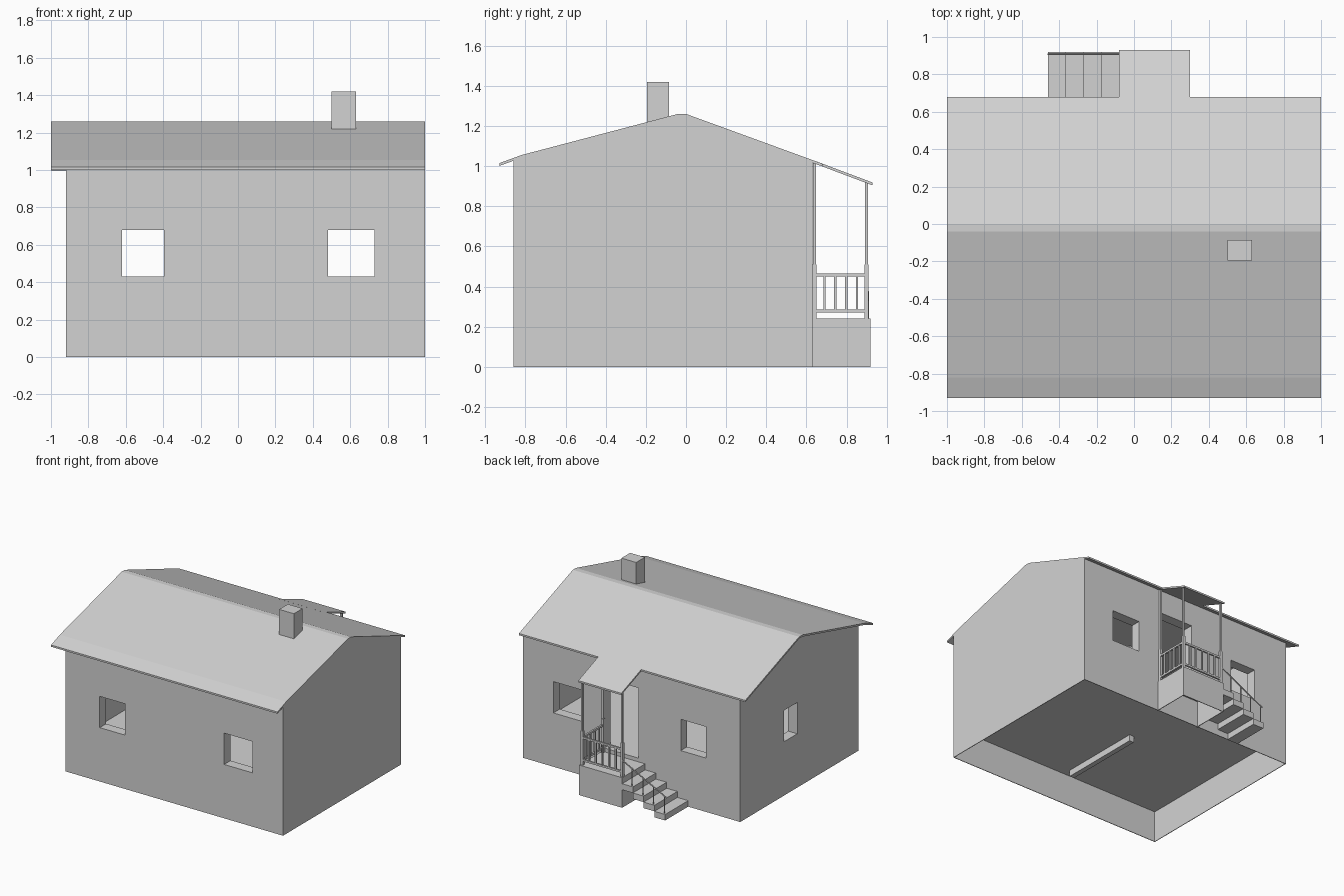
import bpy
import bmesh
from mathutils import Vector

cube = bpy.data.objects.get("Cube")
if cube:
    bpy.data.objects.remove(cube, do_unlink=True)

GREY = (0.65, 0.65, 0.65, 1)
mat = bpy.data.materials.new("plain_grey")
mat.use_nodes = True
mat.diffuse_color = GREY
for node in mat.node_tree.nodes:
    if node.type == 'BSDF_PRINCIPLED':
        node.inputs["Base Color"].default_value = GREY


def finish(name, bm):
    bmesh.ops.recalc_face_normals(bm, faces=bm.faces)
    mesh = bpy.data.meshes.new(name)
    bm.to_mesh(mesh)
    bm.free()
    mesh.materials.append(mat)
    obj = bpy.data.objects.new(name, mesh)
    bpy.context.collection.objects.link(obj)
    return obj


def box(name, xs, ys, zs):
    """Box spanning the given ranges."""
    bm = bmesh.new()
    bmesh.ops.create_cube(bm, size=1)
    for v in bm.verts:
        for i, (lo, hi) in enumerate((xs, ys, zs)):
            v.co[i] = hi if v.co[i] > 0 else lo
    return finish(name, bm)


def prism(name, profile, x0, x1):
    """Extrude a (y, z) profile along x."""
    bm = bmesh.new()
    face = bm.faces.new([bm.verts.new((x0, y, z)) for y, z in profile])
    new = bmesh.ops.extrude_face_region(bm, geom=[face])["geom"]
    bmesh.ops.translate(bm, vec=(x1 - x0, 0, 0),
                        verts=[g for g in new if isinstance(g, bmesh.types.BMVert)])
    return finish(name, bm)


def cut(obj, *ranges):
    """Cut a box-shaped hole and discard the cutter."""
    cutter = box("cutter", *ranges)
    cutter.hide_render = True
    mod = obj.modifiers.new("hole", 'BOOLEAN')
    mod.operation = 'DIFFERENCE'
    mod.solver = 'EXACT'
    mod.object = cutter
    bpy.context.view_layer.objects.active = obj
    bpy.ops.object.modifier_apply(modifier=mod.name)
    bpy.data.objects.remove(cutter, do_unlink=True)


def rod(name, a, b, radius):
    """Thin round bar between two points."""
    a, b = Vector(a), Vector(b)
    bm = bmesh.new()
    bmesh.ops.create_cone(bm, cap_ends=True, segments=8, radius1=radius,
                          radius2=radius, depth=(b - a).length)
    turn = (b - a).to_track_quat('Z', 'Y')
    for v in bm.verts:
        v.co = turn @ v.co + (a + b) / 2
    return finish(name, bm)


def sheet(points, thick=0.014):
    return points + [(y, z - thick) for y, z in reversed(points)]


# Roof sheets
prism("main_roof", sheet([(-.93, 1.015), (-.82, 1.055), (-.04, 1.26), (0, 1.26), (.68, 1.012)]), -1, 1)
prism("porch_roof", sheet([(.64, 1.027), (.93, .918)]), -.08, .30)

# House body: gabled block, hollow room, open underside, windows and doorway
walls = prism("house_walls", [(-.86, 0), (.63, 0), (.63, 1.02), (0, 1.25), (-.04, 1.25),
                              (-.82, 1.045), (-.86, 1.03)], -.92, 1)
cut(walls, (-.84, .92), (-.78, .55), (.27, 1.0))
cut(walls, (-.915, .995), (-.855, .625), (-.1, .25))
for xs in ((-.62, -.395), (.48, .73)):
    cut(walls, xs, (-1, 1), (.43, .68))
cut(walls, (-1, -.7), (-.09, .08), (.43, .68))
cut(walls, (-.02, .28), (.5, .7), (.27, .83))

box("room_partition", (-.09, -.05), (-.79, -.11), (.2, 1.01))
box("chimney", (.50, .63), (-.195, -.085), (1.15, 1.42))

# Porch base, open underneath
porch = box("porch_base", (-.08, .30), (.62, .92), (0, .24))
cut(porch, (-.075, .295), (.6, .915), (-.1, .21))

# Porch posts: stout foot with a slimmer upper part
for name, x, y, top in (("wall_post", .285, .64, 1.015), ("outer_post", .285, .9, .92),
                        ("step_post", -.068, .9, .92)):
    box(name + "_foot", (x - .01, x + .01), (y - .01, y + .01), (.24, .51))
    box(name, (x - .007, x + .007), (y - .007, y + .007), (.51, top))

# Railings on the side and the back of the porch
for z in (.27, .45):
    box("side_rail", (.278, .292), (.64, .9), (z, z + .015))
    box("back_rail", (-.068, .285), (.893, .907), (z, z + .015))
for i in range(4):
    y = .69 + i * .054
    box("side_baluster", (.279, .291), (y - .006, y + .006), (.28, .455))
for i in range(5):
    x = -.01 + i * .059
    box("back_baluster", (x - .006, x + .006), (.894, .906), (.28, .455))

# Steps descending beside the house, with handrail
for i in range(4):
    x, top = -.08 - i * .095, .192 - i * .048
    box("step", (x - .095, x), (.63, .92), (top - .048, top))
    px = x - .08
    rod("handrail_post", (px, .908, top), (px, .908, .37 + (px + .08) / 2), .004)
rod("handrail", (-.07, .908, .375), (-.46, .908, .18), .005)
